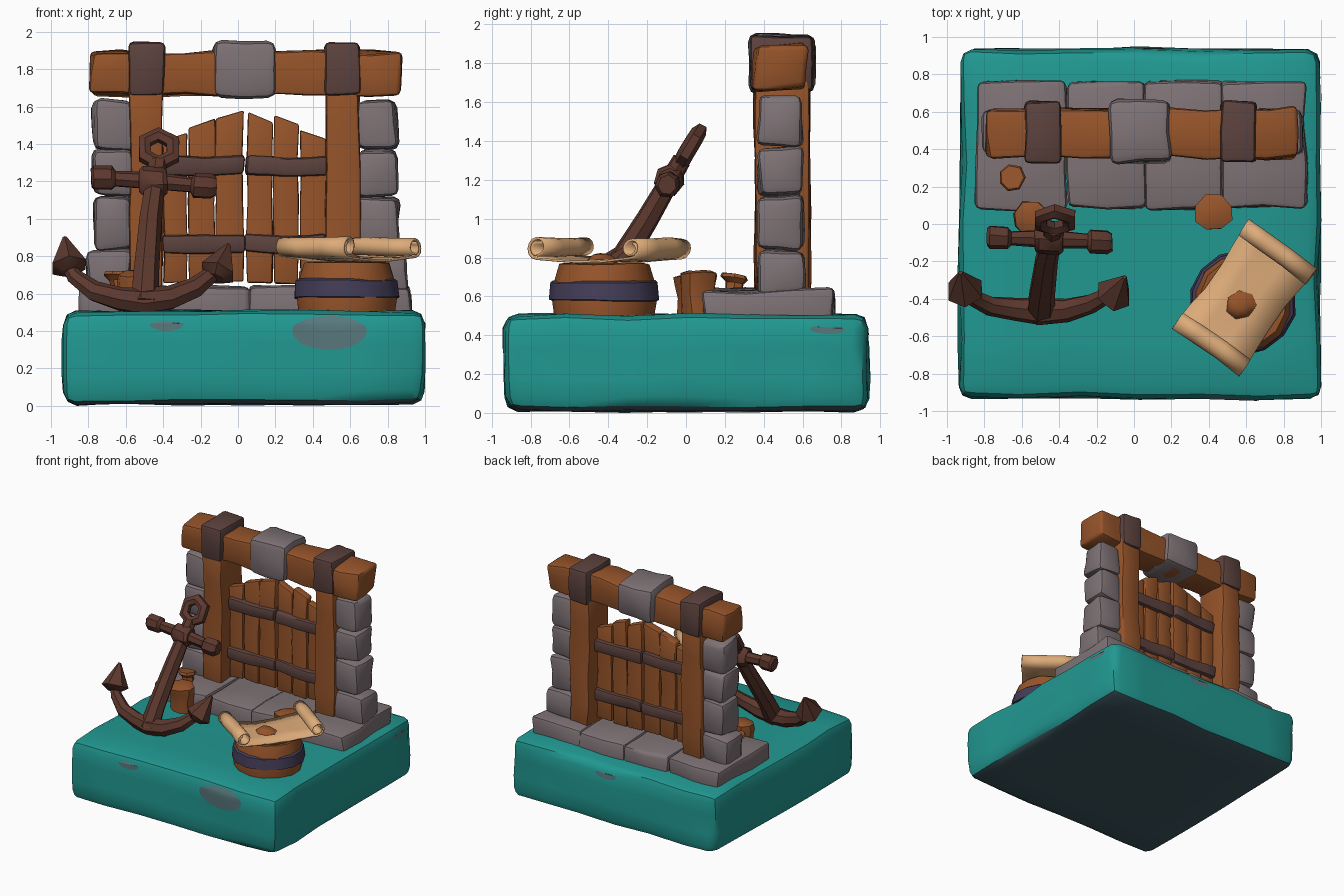
import bpy, bmesh, math, random
from mathutils import Vector, noise

if "Cube" in bpy.data.objects:
    bpy.data.objects.remove(bpy.data.objects["Cube"])

random.seed(4)


def material(name, r, g, b):
    m = bpy.data.materials.new(name)
    m.diffuse_color = [((c / 255 + .055) / 1.055) ** 2.4 for c in (r, g, b)] + [1]
    m.use_nodes = True
    m.node_tree.nodes["Principled BSDF"].inputs["Base Color"].default_value = m.diffuse_color
    return m


TEAL = material("teal water", 33, 152, 145)
DARK = material("dark slate underside", 62, 88, 97)
STONE = material("grey stone", 126, 114, 117)
WOOD = material("brown wood", 150, 84, 42)
IRON = material("strap iron", 92, 66, 62)
RUST = material("rusty anchor", 92, 56, 46)
NAVY = material("navy band", 68, 61, 88)
PAPER = material("parchment", 222, 172, 122)
PATCH = material("grey teal patch", 88, 120, 125)


def finish(name, bm, *mats):
    bmesh.ops.recalc_face_normals(bm, faces=bm.faces[:])
    me = bpy.data.meshes.new(name)
    bm.to_mesh(me)
    bm.free()
    for m in mats:
        me.materials.append(m)
    ob = bpy.data.objects.new(name, me)
    bpy.context.collection.objects.link(ob)
    return ob


def wobble(bm, amount, freq=4):
    off = Vector([random.uniform(0, 50) for _ in range(3)])
    for v in bm.verts:
        v.co += noise.noise_vector(v.co * freq + off) * amount


def box(name, lo, hi, mat, bev=.03, cuts=(2, 1, 2), jit=.02, under=None):
    """Rounded, slightly lumpy block between two corners."""
    lo, hi = Vector(lo), Vector(hi)
    bm = bmesh.new()
    bmesh.ops.create_cube(bm, size=1)
    for v in bm.verts:
        v.co = Vector([(lo[i] + hi[i]) / 2 + v.co[i] * (hi[i] - lo[i]) for i in range(3)])
    bmesh.ops.bevel(bm, geom=bm.edges[:], offset=bev, segments=2, profile=.5, affect='EDGES')
    for axis in range(3):
        for k in range(cuts[axis]):
            co = lo.copy()
            co[axis] += (hi[axis] - lo[axis]) * (k + 1) / (cuts[axis] + 1)
            no = Vector([float(i == axis) for i in range(3)])
            bmesh.ops.bisect_plane(bm, geom=bm.verts[:] + bm.edges[:] + bm.faces[:],
                                   plane_co=co, plane_no=no)
    if under:
        bm.normal_update()
        for f in bm.faces:
            f.material_index = int(f.normal.z < -.8)
    wobble(bm, jit)
    return finish(name, bm, mat, *([under] if under else []))


def tube(name, path, radii, mat, sides=8, ref=(0, -1, 0), closed=False, jit=.01):
    """Sweep a polygon of varying radius along a path."""
    bm, rings, n = bmesh.new(), [], len(path)
    path, ref = [Vector(p) for p in path], Vector(ref).normalized()
    for i, p in enumerate(path):
        a = path[i - 1] if i or closed else p
        b = path[(i + 1) % n] if i < n - 1 or closed else p
        t = (b - a).normalized()
        s = ref.cross(t).normalized()
        u = t.cross(s)
        rings.append([bm.verts.new(p + (s * math.cos(q) + u * math.sin(q)) * radii[i])
                      for q in [2 * math.pi * (k + .5) / sides for k in range(sides)]])
    for i in range(n if closed else n - 1):
        r0, r1 = rings[i], rings[(i + 1) % n]
        for k in range(sides):
            j = (k + 1) % sides
            bm.faces.new((r0[k], r0[j], r1[j], r1[k]))
    if not closed:
        bm.faces.new(rings[0])
        bm.faces.new(rings[-1])
    wobble(bm, jit, 6)
    return finish(name, bm, mat)


# Water slab with dark underside
base = box("water_base", (-.93, -.93, .01), (.99, .935, .505), TEAL, .065, (5, 5, 2), .025, DARK)


# Grey patches wrapped onto the slab sides
def patch(name, centre, across, w, h):
    bm = bmesh.new()
    bmesh.ops.create_grid(bm, x_segments=8, y_segments=6, size=1)
    for v in bm.verts:
        x, y = v.co.x, v.co.y
        x, y = x * math.sqrt(1 - y * y / 2), y * math.sqrt(1 - x * x / 2)
        v.co = Vector(centre) + Vector(across) * x * w + Vector((0, 0, y * h))
    ob = finish(name, bm, PATCH)
    m = ob.modifiers.new("wrap", 'SHRINKWRAP')
    m.target, m.offset, m.wrap_mode = base, .004, 'ABOVE_SURFACE'


patch("front_patch_large", (.49, -.97, .4), (1, 0, 0), .2, .1)
patch("front_patch_small", (-.38, -.97, .44), (1, 0, 0), .09, .04)
patch("right_patch", (1.03, .73, .43), (0, 1, 0), .09, .025)
patch("back_patch", (.1, .97, .43), (1, 0, 0), .1, .03)

# Stone plinth
xs = [-.84, -.36, .06, .47, .92]
for i in range(4):
    box(f"plinth_stone_{i}", (xs[i], .08, .42), (xs[i + 1], .76, .635), STONE, .03, (1, 2, 1), .025)

# Side pillars, posts and beam straps
zs = [.6, .84, 1.12, 1.37, 1.635]
for side, x0, x1, p0, p1 in (("left", -.775, -.56, -.58, -.4), ("right", .64, .86, .47, .65)):
    for i in range(4):
        grow = .04 if i == 0 else random.uniform(-.015, .005)
        lo, hi = (x0 - grow, x1) if side == "left" else (x0, x1 + grow)
        box(f"{side}_pillar_stone_{i}", (lo, .37, zs[i]), (hi, .61, zs[i + 1]), STONE,
            .04, (1, 1, 1), .025)
    box(f"{side}_post", (p0, .355, .58), (p1, .635, 1.72), WOOD, .015, (0, 0, 4), .02)
    box(f"{side}_beam_strap", (p0 - .005, .33, 1.66), (p1 + .005, .655, 1.94), IRON, .025, (1, 1, 1), .015)

# Top beam and keystone
box("top_beam", (-.785, .355, 1.66), (.87, .615, 1.895), WOOD, .025, (9, 1, 1), .03)
box("keystone", (-.14, .33, 1.65), (.2, .66, 1.945), STONE, .045, (1, 1, 1), .02)

# Double gate of planks with iron bars
planks = [(-.4, -.27, 1.44), (-.265, -.125, 1.51), (-.12, .03, 1.56),
          (.045, .185, 1.545), (.19, .325, 1.53), (.33, .47, 1.45)]
for i, (x0, x1, top) in enumerate(planks):
    ob = box(f"gate_plank_{i}", (x0, .455, .66), (x1, .525, top), WOOD, .01, (0, 0, 3), .015)
    for v in ob.data.vertices:
        if v.co.z > top - .06:
            v.co.z += (v.co.x - (x0 + x1) / 2) * (.35 if i < 3 else -.35)
for z in (.87, 1.285):
    for n, x0, x1 in (("left", -.4, .035), ("right", .04, .475)):
        box(f"gate_bar_{n}", (x0, .425, z - .05), (x1, .555, z + .05), IRON, .02, (3, 0, 0), .02)


# Anchor, lying in a plane that leans back
def lean(x, z):
    return (x, -.46 + .6 * (z - .57), z)


def anchor(name, pts, sides=7, closed=False):
    tube(name, [lean(x, z) for x, z, r in pts], [p[2] for p in pts], RUST, sides,
         (0, -1, .6), closed)


anchor("anchor_shaft", [(-.5, .54, .08), (-.495, .7, .07), (-.47, 1.0, .06), (-.43, 1.3, .05)])
anchor("anchor_arms", [(-.92, .78, .04), (-.87, .69, .045), (-.77, .61, .055), (-.63, .575, .065),
                       (-.5, .56, .075), (-.36, .575, .065), (-.23, .63, .055), (-.14, .7, .045),
                       (-.09, .78, .04)])
anchor("anchor_crossbar", [(-.785, 1.22, .05), (-.77, 1.22, .065), (-.67, 1.215, .065), (-.65, 1.21, .042),
                           (-.45, 1.2, .05), (-.25, 1.185, .042), (-.23, 1.18, .068),
                           (-.14, 1.175, .068), (-.115, 1.175, .05)])
anchor("anchor_hub", [(-.53, 1.2, .06), (-.51, 1.2, .078), (-.4, 1.195, .078), (-.38, 1.195, .06)])
anchor("anchor_left_fluke", [(-.895, .715, .05), (-.905, .745, .105), (-.93, .9, .012)], 6)
anchor("anchor_right_fluke", [(-.125, .675, .05), (-.11, .71, .105), (-.045, .865, .012)], 6)
anchor("anchor_ring", [(-.42 + .09 * math.sin(a), 1.37 + .078 * math.cos(a), .042)
                       for a in [k * math.pi / 3 for k in range(6)]], 6, True)


# Upright round pieces
def upright(name, x, y, rings, mat, sides, jit=.01):
    tube(name, [(x, y, z) for z, r in rings], [r for z, r in rings], mat, sides, (0, -1, 0), jit=jit)


# Barrel with band
upright("barrel", .58, -.42, [(.46, .255), (.58, .272), (.67, .262), (.765, .235), (.77, .215), (.755, .21)],
        WOOD, 14)
upright("barrel_band", .58, -.42, [(.575, .272), (.58, .285), (.67, .275), (.68, .262)], NAVY, 14)

# Mooring stumps
upright("right_stump", .42, .06, [(.46, .09), (.6, .085), (.68, .095), (.72, .1), (.735, .06)], WOOD, 8, .025)
upright("left_stump", -.55, .03, [(.46, .09), (.6, .085), (.66, .1), (.7, .1), (.715, .06)], WOOD, 8, .025)
upright("plinth_stump", -.65, .24, [(.6, .045), (.66, .045), (.69, .07), (.71, .06)], WOOD, 7, .025)

# Parchment scroll with curled ends, and the knob on it
roll = []
for k in range(19):
    t = k / 18
    a, r = math.radians(-90 + 520 * t), .055 - .025 * t
    roll.append((.3 + r * math.cos(a), .85 + r * math.sin(a)))
profile = [(-s, z) for s, z in reversed(roll)] + [(-.2, .785), (-.08, .78), (.08, .78), (.2, .785)] + roll
axis, along, mid = Vector((.817, -.577, 0)), Vector((.577, .817, 0)), Vector((.59, -.395, 0))
bm = bmesh.new()
rows = []
for s, z in profile:
    half = .2 + .025 * min(1, abs(s) / .27)
    rows.append([bm.verts.new(mid + along * s + axis * half * w + Vector((0, 0, z)))
                 for w in (-1, -.4, .3, 1)])
for r0, r1 in zip(rows, rows[1:]):
    for k in range(3):
        bm.faces.new((r0[k], r0[k + 1], r1[k + 1], r1[k]))
wobble(bm, .015, 5)
scroll = finish("scroll", bm, PAPER)
solid = scroll.modifiers.new("thickness", 'SOLIDIFY')
solid.thickness, solid.offset = .012, 0
upright("scroll_knob", .57, -.43, [(.74, .09), (.79, .085), (.815, .05), (.82, .02)], WOOD, 7, .02)

# Smooth shading with kept sharp edges
bpy.ops.object.select_all(action='SELECT')
bpy.context.view_layer.objects.active = base
bpy.ops.object.shade_smooth_by_angle(angle=math.radians(40))
